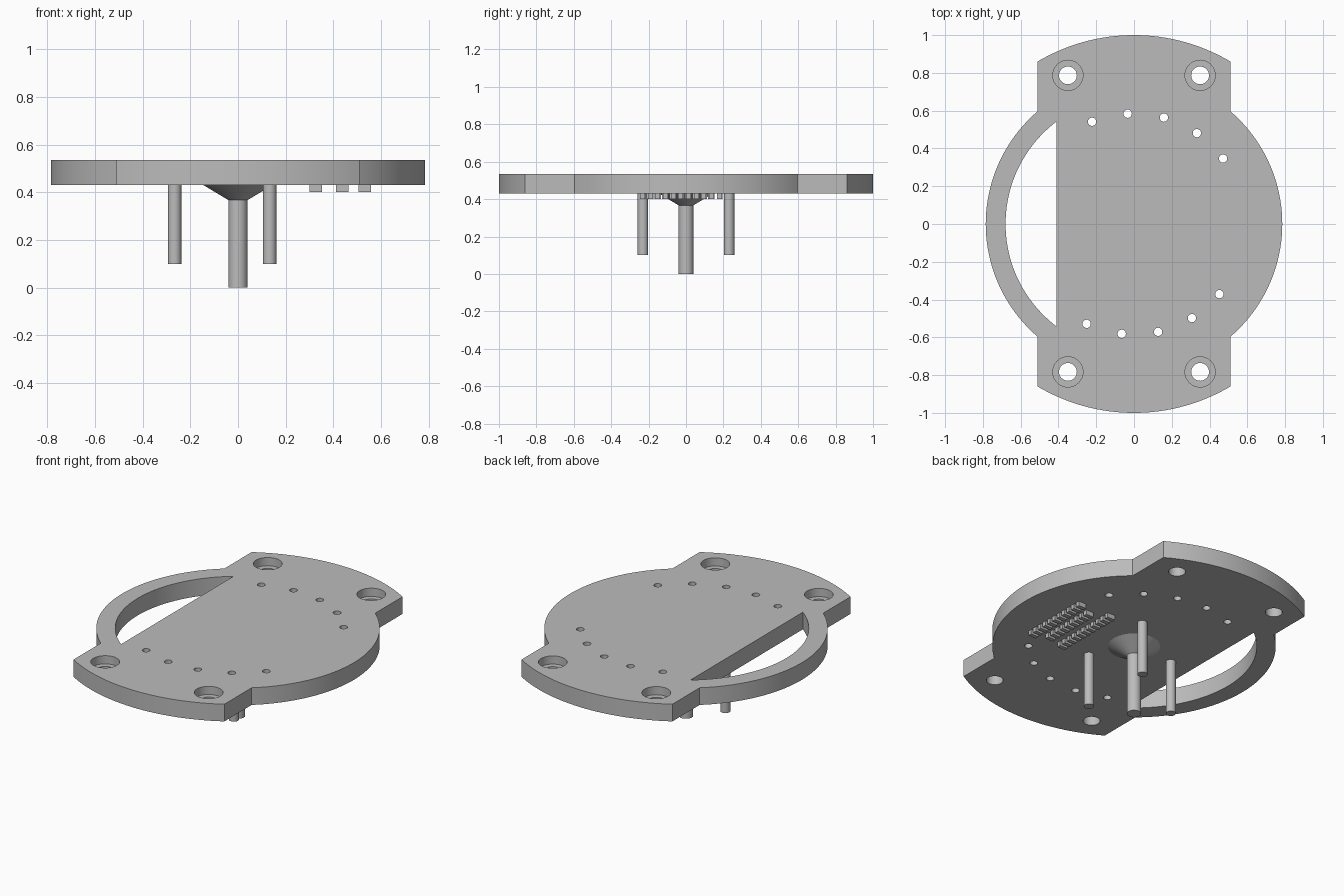
import bpy, bmesh
from math import acos, cos, sin, pi, radians

cube = bpy.data.objects.get("Cube")
if cube:
    bpy.data.objects.remove(cube, do_unlink=True)

grey = bpy.data.materials.new("plain grey")
grey.use_nodes = True
colour = (0.5, 0.5, 0.5, 1)
grey.diffuse_color = colour
grey.node_tree.nodes["Principled BSDF"].inputs["Base Color"].default_value = colour

BOTTOM, TOP = 0.43, 0.535


def arc(radius, start, end, steps):
    return [(radius * cos(start + (end - start) * i / steps),
             radius * sin(start + (end - start) * i / steps)) for i in range(steps + 1)]


def loft(bm, rings):
    """Skin a stack of equal rings and cap both ends."""
    loops = [[bm.verts.new(p) for p in ring] for ring in rings]
    n = len(loops[0])
    for low, high in zip(loops, loops[1:]):
        for i in range(n):
            j = (i + 1) % n
            bm.faces.new((low[i], low[j], high[j], high[i]))
    bm.faces.new(loops[0][::-1])
    bm.faces.new(loops[-1])


def prism(bm, outline, low, high):
    loft(bm, [[(x, y, z) for x, y in outline] for z in (low, high)])


def lathe(bm, x, y, profile, sides=40):
    loft(bm, [[(x + px, y + py, z) for px, py in arc(r, 0, 2 * pi, sides)[:-1]]
              for r, z in profile])


def finish(bm, name):
    bmesh.ops.recalc_face_normals(bm, faces=bm.faces)
    mesh = bpy.data.meshes.new(name)
    bm.to_mesh(mesh)
    bm.free()
    mesh.materials.append(grey)
    obj = bpy.data.objects.new(name, mesh)
    bpy.context.collection.objects.link(obj)
    return obj


def smooth(obj):
    bpy.ops.object.select_all(action="DESELECT")
    obj.select_set(True)
    bpy.context.view_layer.objects.active = obj
    bpy.ops.object.shade_smooth_by_angle(angle=radians(30))


# Plate: round body with a wider-radius tab at front and back
body, tab, half = 0.785, 1.0, 0.51
a, b = acos(half / body), acos(half / tab)
outline = (arc(body, -a, a, 48) + arc(tab, b, pi - b, 40)
           + arc(body, pi - a, pi + a, 48) + arc(tab, pi + b, 2 * pi - b, 40))
bm = bmesh.new()
prism(bm, outline, BOTTOM, TOP)
plate = finish(bm, "plate")

# Cutters: side window, counterbored screw holes, arcs of small holes
bm = bmesh.new()
w = acos(-0.41 / 0.68)
prism(bm, arc(0.68, w, 2 * pi - w, 48), BOTTOM - 0.1, TOP + 0.1)
for x in (-0.35, 0.35):
    for y in (-0.783, 0.787):
        lathe(bm, x, y, [(0.047, BOTTOM - 0.1), (0.047, TOP - 0.05),
                         (0.08, TOP - 0.05), (0.08, TOP + 0.1)])
for k in range(5):
    for angle in (radians(36.3 + 19 * k), radians(-39.4 - 19 * k)):
        lathe(bm, 0.585 * cos(angle), 0.585 * sin(angle),
              [(0.022, BOTTOM - 0.1), (0.022, TOP + 0.1)], 24)
cutter = finish(bm, "hole_cutter")
cutter.hide_render = True

cut = plate.modifiers.new("holes", "BOOLEAN")
cut.operation = "DIFFERENCE"
cut.solver = "EXACT"
cut.object = cutter
bpy.context.view_layer.objects.active = plate
bpy.ops.object.modifier_apply(modifier=cut.name)
bpy.data.objects.remove(cutter, do_unlink=True)
smooth(plate)

# Centre post flaring into the plate
bm = bmesh.new()
lathe(bm, 0, 0, [(0.04, 0), (0.04, 0.367), (0.145, BOTTOM)], 48)
smooth(finish(bm, "centre_post"))

# Three locating pins around the post
for i in range(3):
    angle = pi / 3 + i * 2 * pi / 3
    bm = bmesh.new()
    lathe(bm, 0.266 * cos(angle), 0.266 * sin(angle), [(0.028, 0.1), (0.028, BOTTOM)], 32)
    smooth(finish(bm, f"locating_pin_{i + 1}"))

# Three rows of plain raised pads on the underside
bm = bmesh.new()
for x, start, count in ((0.327, -0.24, 11), (0.437, -0.21, 9), (0.532, -0.245, 11)):
    for i in range(count):
        y = start + 0.041 * i
        prism(bm, [(x - 0.026, y), (x + 0.026, y), (x + 0.026, y + 0.024), (x - 0.026, y + 0.024)],
              0.402, BOTTOM)
finish(bm, "underside_pads")
